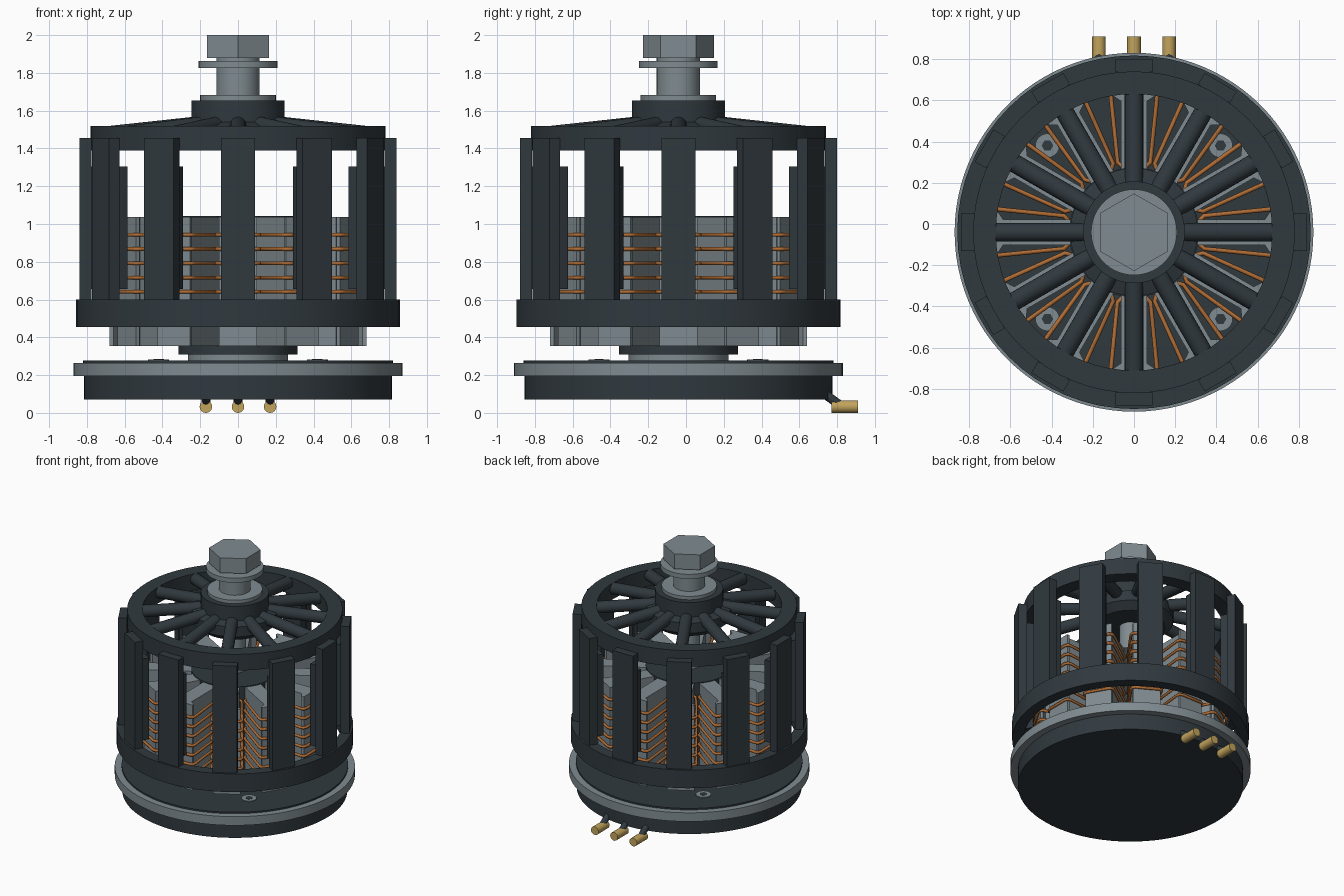
import bpy, math
from mathutils import Matrix, Vector

cube = bpy.data.objects.get("Cube")
if cube:
    bpy.data.objects.remove(cube)

CY = -0.04       # motor axis offset along y
COUNT = 12       # teeth, pillars and spokes


def material(name, rgb):
    m = bpy.data.materials.new(name)
    m.use_nodes = True
    color = (*rgb, 1)
    m.diffuse_color = color
    m.node_tree.nodes["Principled BSDF"].inputs["Base Color"].default_value = color
    return m


DARK = material("dark_metal", (0.030, 0.041, 0.049))
STEEL = material("steel_gray", (0.215, 0.26, 0.28))
COPPER = material("copper", (0.43, 0.15, 0.035))
GOLD = material("gold", (0.54, 0.37, 0.11))


def build(name, verts, faces, mat, smooth=True):
    me = bpy.data.meshes.new(name)
    me.from_pydata(verts, [], faces)
    me.materials.append(mat)
    ob = bpy.data.objects.new(name, me)
    bpy.context.collection.objects.link(ob)
    if smooth:
        bpy.ops.object.select_all(action='DESELECT')
        ob.select_set(True)
        bpy.context.view_layer.objects.active = ob
        bpy.ops.object.shade_smooth_by_angle(angle=math.radians(30))
    return ob


def lathe(name, profile, mat, sides=64, ring=False, center=(0, CY), turn=0):
    """Spin (radius, z) points; a ring closes on itself, otherwise ends are capped."""
    n = len(profile)
    verts, faces = [], []
    for r, z in profile:
        for i in range(sides):
            a = turn + math.tau * i / sides
            verts.append((center[0] + r * math.cos(a), center[1] + r * math.sin(a), z))
    for k in range(n if ring else n - 1):
        b, t = k * sides, (k + 1) % n * sides
        for i in range(sides):
            j = (i + 1) % sides
            faces.append((b + i, b + j, t + j, t + i))
    if not ring:
        faces.append(tuple(reversed(range(sides))))
        faces.append(tuple(range((n - 1) * sides, n * sides)))
    return build(name, verts, faces, mat)


def disc(name, r, z0, z1, mat, **kw):
    return lathe(name, [(r, z0), (r, z1)], mat, **kw)


def band(name, inner, outer, z0, z1, mat):
    return lathe(name, [(outer, z0), (outer, z1), (inner, z1), (inner, z0)], mat, ring=True)


def rod(name, p, q, r, mat, sides=20):
    """Cylinder between two points."""
    p, q = Vector(p), Vector(q)
    ob = disc(name, r, 0, (q - p).length, mat, sides=sides, center=(0, 0))
    ob.data.transform(Matrix.Translation(p) @ (q - p).to_track_quat('Z', 'Y').to_matrix().to_4x4())
    return ob


def prism(name, outline, z0, z1, mat):
    n = len(outline)
    verts = [(x, y, z) for z in (z0, z1) for x, y in outline]
    faces = [(i, (i + 1) % n, (i + 1) % n + n, i + n) for i in range(n)]
    faces += [tuple(reversed(range(n))), tuple(range(n, 2 * n))]
    return build(name, verts, faces, mat, smooth=False)


def place(ob, i):
    """Turn a part modelled along +x into position i around the axis."""
    ob.matrix_world = Matrix.Translation((0, CY, 0)) @ Matrix.Rotation(math.tau * i / COUNT, 4, 'Z')


def box_outline(r0, r1, half):
    return [(r0, -half), (r1, -half), (r1, half), (r0, half)]


# Mounting base
disc("base_plate", 0.815, 0.07, 0.2, DARK, sides=96)
disc("base_flange", 0.87, 0.195, 0.265, STEEL, sides=96)
disc("base_cover", 0.82, 0.26, 0.277, DARK, sides=96)
disc("base_collar", 0.265, 0.27, 0.315, STEEL)
for sx in (-1, 1):
    for sy in (-1, 1):
        c = (0.42 * sx, CY + 0.42 * sy)
        disc("base_screw", 0.056, 0.27, 0.283, STEEL, sides=24, center=c)
        disc("screw_socket", 0.028, 0.28, 0.285, DARK, sides=6, center=c)

# Stator core and inner shaft
disc("stator_core", 0.315, 0.31, 1.043, DARK)
disc("inner_shaft", 0.08, 1.03, 1.42, STEEL, sides=32)

# Rotor frame
band("lower_ring", 0.775, 0.857, 0.455, 0.6, DARK)
band("upper_ring", 0.67, 0.78, 1.39, 1.52, DARK)
lathe("rotor_hub", [(0.25, 1.39), (0.31, 1.44), (0.31, 1.52), (0.247, 1.54), (0.247, 1.655)], DARK)

# Stator teeth, windings, pillars, magnets and spokes around the axis
half_tooth = [(0.28, 0.062), (0.635, 0.062), (0.66, 0.1), (0.68, 0.1)]
tooth_outline = [(x, -y) for x, y in half_tooth] + half_tooth[::-1]
half_loop = [(0.32, 0.06), (0.34, 0.08), (0.66, 0.112), (0.682, 0.107), (0.692, 0.085)]
loop = [(x, -y) for x, y in half_loop] + half_loop[::-1]

for i in range(COUNT):
    place(prism("stator_tooth", tooth_outline, 0.355, 1.037, STEEL), i)
    place(prism("rotor_pillar", box_outline(0.776, 0.84, 0.09), 0.5, 1.455, DARK), i)
    place(prism("magnet", box_outline(0.722, 0.778, 0.08), 0.655, 1.305, DARK), i)
    place(rod("rotor_spoke", (0.2, 0, 1.526), (0.7, 0, 1.472), 0.045, DARK), i)

    # Stacked wire loops round each tooth
    cu = bpy.data.curves.new("winding", 'CURVE')
    cu.dimensions = '3D'
    cu.bevel_depth = 0.011
    cu.bevel_resolution = 1
    for k in range(7):
        s = cu.splines.new('POLY')
        s.points.add(len(loop) - 1)
        for pt, (x, y) in zip(s.points, loop):
            pt.co = (x, y, 0.49 + 0.0755 * k, 1)
        s.use_cyclic_u = True
    cu.materials.append(COPPER)
    winding = bpy.data.objects.new("winding", cu)
    bpy.context.collection.objects.link(winding)
    place(winding, i)

# Output shaft, washer and nut
disc("shaft_collar", 0.2, 1.65, 1.682, STEEL)
disc("output_shaft", 0.115, 1.65, 1.885, STEEL, sides=48)
disc("washer", 0.208, 1.825, 1.862, STEEL)
disc("hex_nut", 0.188, 1.88, 2.0, STEEL, sides=6, turn=math.pi / 6)

# Cable plugs at the back
for x in (-0.17, 0, 0.17):
    rod("cable", (x, 0.72, 0.11), (x, 0.81, 0.045), 0.024, DARK, sides=12)
    rod("plug", (x, 0.77, 0.033), (x, 0.91, 0.033), 0.033, GOLD, sides=24)
